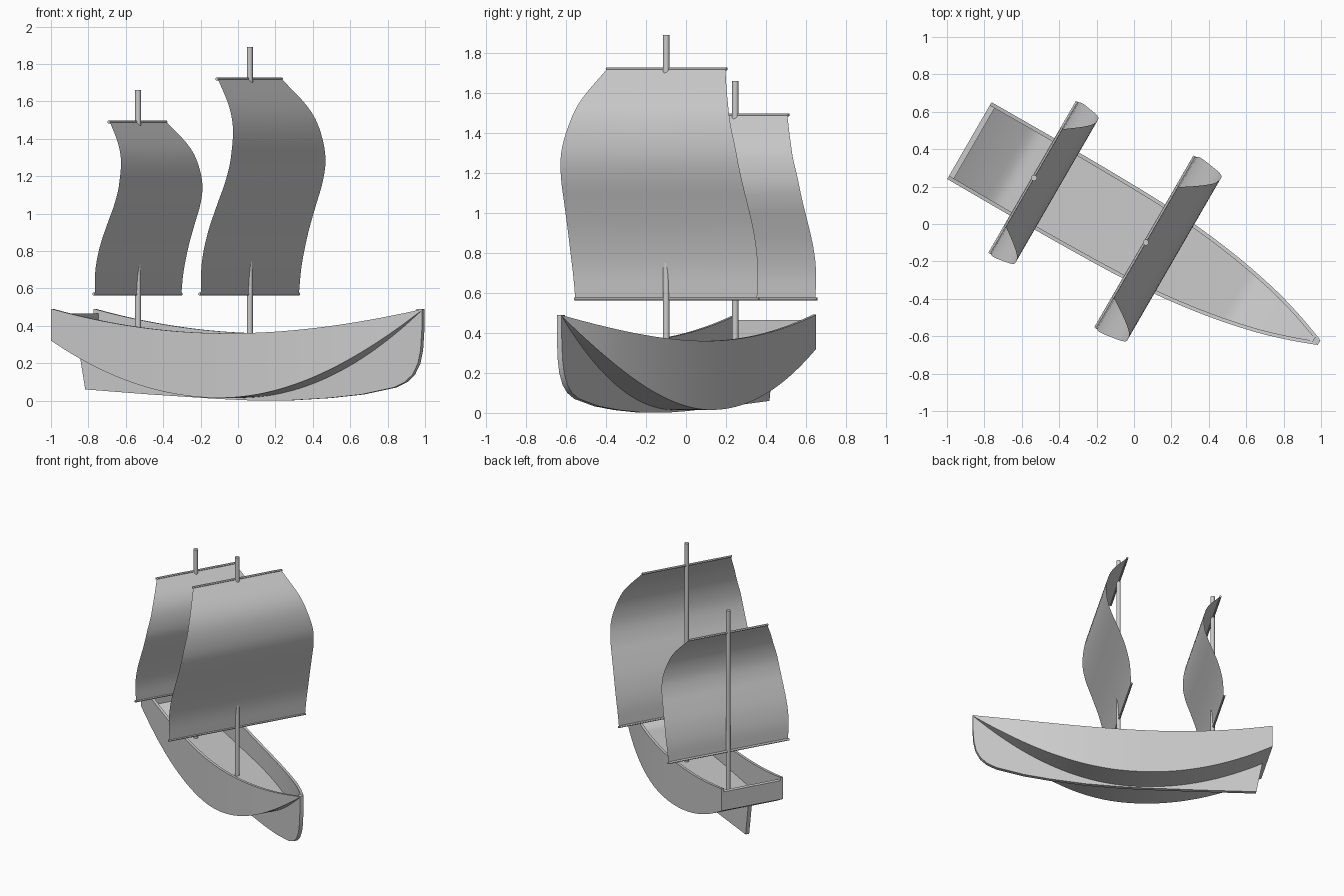
import bpy, bmesh, math
from mathutils import Matrix, Vector

if "Cube" in bpy.data.objects:
    bpy.data.objects.remove(bpy.data.objects["Cube"])

# Ship space: u runs to the bow, v to port; the ship is turned 30 degrees
TURN = Matrix.Rotation(math.radians(-30), 4, 'Z') @ Matrix.Translation((0, -0.054, 0))


def curve(pts, x):
    """Smooth interpolation through (x, y) points."""
    n = len(pts)
    i = max(0, min(n - 2, sum(p[0] <= x for p in pts) - 1))

    def slope(k):
        a, b = pts[max(k - 1, 0)], pts[min(k + 1, n - 1)]
        return (b[1] - a[1]) / (b[0] - a[0])
    (x0, y0), (x1, y1) = pts[i], pts[i + 1]
    h = x1 - x0
    t = (x - x0) / h
    return (y0 * (1 + 2 * t) * (1 - t) ** 2 + slope(i) * h * t * (1 - t) ** 2
            + y1 * t * t * (3 - 2 * t) + slope(i + 1) * h * t * t * (t - 1))


def make(name, verts, faces, fix=True):
    me = bpy.data.meshes.new(name)
    me.from_pydata([TURN @ Vector(v) for v in verts], [], faces)
    bm = bmesh.new()
    bm.from_mesh(me)
    if fix:
        bmesh.ops.recalc_face_normals(bm, faces=bm.faces)
    bm.to_mesh(me)
    bm.free()
    ob = bpy.data.objects.new(name, me)
    bpy.context.collection.objects.link(ob)
    bpy.ops.object.select_all(action='DESELECT')
    ob.select_set(True)
    bpy.context.view_layer.objects.active = ob
    bpy.ops.object.shade_smooth_by_angle(angle=math.radians(30))
    return ob


def prism(name, outline, half):
    """Flat plate: (u, z) outline given thickness across the ship."""
    n = len(outline)
    verts = [(u, s * half, z) for s in (-1, 1) for u, z in outline]
    faces = [tuple(range(n)), tuple(range(n, 2 * n))]
    faces += [(i, (i + 1) % n, n + (i + 1) % n, n + i) for i in range(n)]
    return make(name, verts, faces)


def rod(name, a, b, r, sides=16):
    a, b = Vector(a), Vector(b)
    q = (b - a).to_track_quat('Z', 'Y')
    ring = [q @ Vector((r * math.cos(2 * math.pi * i / sides),
                        r * math.sin(2 * math.pi * i / sides), 0)) for i in range(sides)]
    verts = [p + o for p in (a, b) for o in ring]
    faces = [tuple(range(sides)), tuple(range(sides, 2 * sides))]
    faces += [(i, (i + 1) % sides, sides + (i + 1) % sides, sides + i) for i in range(sides)]
    return make(name, verts, faces)


# Hull lines
STERN, BOW, DECK = -0.985, 1.167, 0.2
PLAN = [(-0.985, .237), (-0.5, .238), (0, .231), (.25, .217), (.45, .196), (.65, .165),
        (.85, .122), (1.0, .078), (1.1, .043), (1.167, .018)]


def sheer(u):
    return 0.36 + 0.13 * ((u - 0.1) / 1.08) ** 2


def bottom(u):
    return 0.015 + (0.285 if u < 0.05 else 0.371) * (u - 0.05) ** 2


# Open hull with upright sides, flat curved bottom and a deck inside
N = 64
verts, faces = [], []
for i in range(N + 1):
    u = STERN + (BOW - STERN) * i / N
    w, zs, zb = curve(PLAN, u), sheer(u), bottom(u)
    zb = min(zb, zs - 0.01)
    wi, zf = max(w - 0.02, 0.002), min(max(zb + 0.025, DECK), zs - 0.003)
    verts += [(u, -w, zs), (u, -w, zb), (u, w, zb), (u, w, zs),
              (u, wi, zs), (u, wi, zf), (u, -wi, zf), (u, -wi, zs)]
for i in range(N):
    for k in range(8):
        a, b = i * 8 + k, i * 8 + (k + 1) % 8
        faces.append((a, b, b + 8, a + 8))
for o in (0, N * 8):
    faces += [(o, o + 1, o + 6, o + 7), (o + 1, o + 2, o + 5, o + 6), (o + 2, o + 3, o + 4, o + 5)]
make("hull", verts, faces)

# Transom closing the stern, a little lower than the sides
prism("transom", [(STERN, .33), (STERN, .465), (-.955, .465), (-.955, .31)], 0.225)

# Keel plate with stem
LOWER = [(-.904, .06), (-.5, .033), (-.08, .009), (.1, .002), (.35, .001), (.6, .014), (.8, .033),
         (1.0, .07), (1.07, .1), (1.117, .14), (1.15, .2), (1.166, .27), (1.174, .38), (1.174, .49)]
top = [1.14 - (1.14 + .95) * i / 30 for i in range(31)]
prism("keel", LOWER + [(1.14, .49)] + [(u, bottom(u) + .008) for u in top], 0.014)

# Rigs: mast, two yards and a billowing square sail each
BILLOW = [(0, 0), (.14, .07), (.28, .28), (.41, .58), (.52, .85), (.63, 1), (.77, .93), (.87, .66), (1, 0)]
WIDTH = [(0, 1), (.2, 1.025), (.4, 1.01), (.63, .965), (.77, .88), (.86, .81), (1, .65)]


def rig(name, u, mast_top, sail_top, half, belly):
    foot, rows, cols = 0.57, 32, 2
    rod(name + "_mast", (u, 0, DECK - .01), (u, 0, mast_top), 0.016)
    for label, z, w in (("lower", foot, half), ("upper", sail_top, half * .65)):
        rod(name + "_" + label + "_yard", (u - .004, -w - .006, z), (u - .004, w + .006, z), 0.008, 12)
    vs, fs = [], []
    for i in range(rows + 1):
        t = i / rows
        for j in range(cols + 1):
            vs.append((u + belly * curve(BILLOW, t), half * curve(WIDTH, t) * (2 * j / cols - 1),
                       foot + (sail_top - foot) * t))
    c = cols + 1
    for i in range(rows):
        for j in range(cols):
            a = i * c + j
            fs.append((a, a + 1, a + c + 1, a + c))
    make(name + "_sail", vs, fs, False)


rig("main", 0.104, 1.89, 1.72, 0.525, 0.175)
rig("mizzen", -0.586, 1.66, 1.49, 0.463, 0.14)
